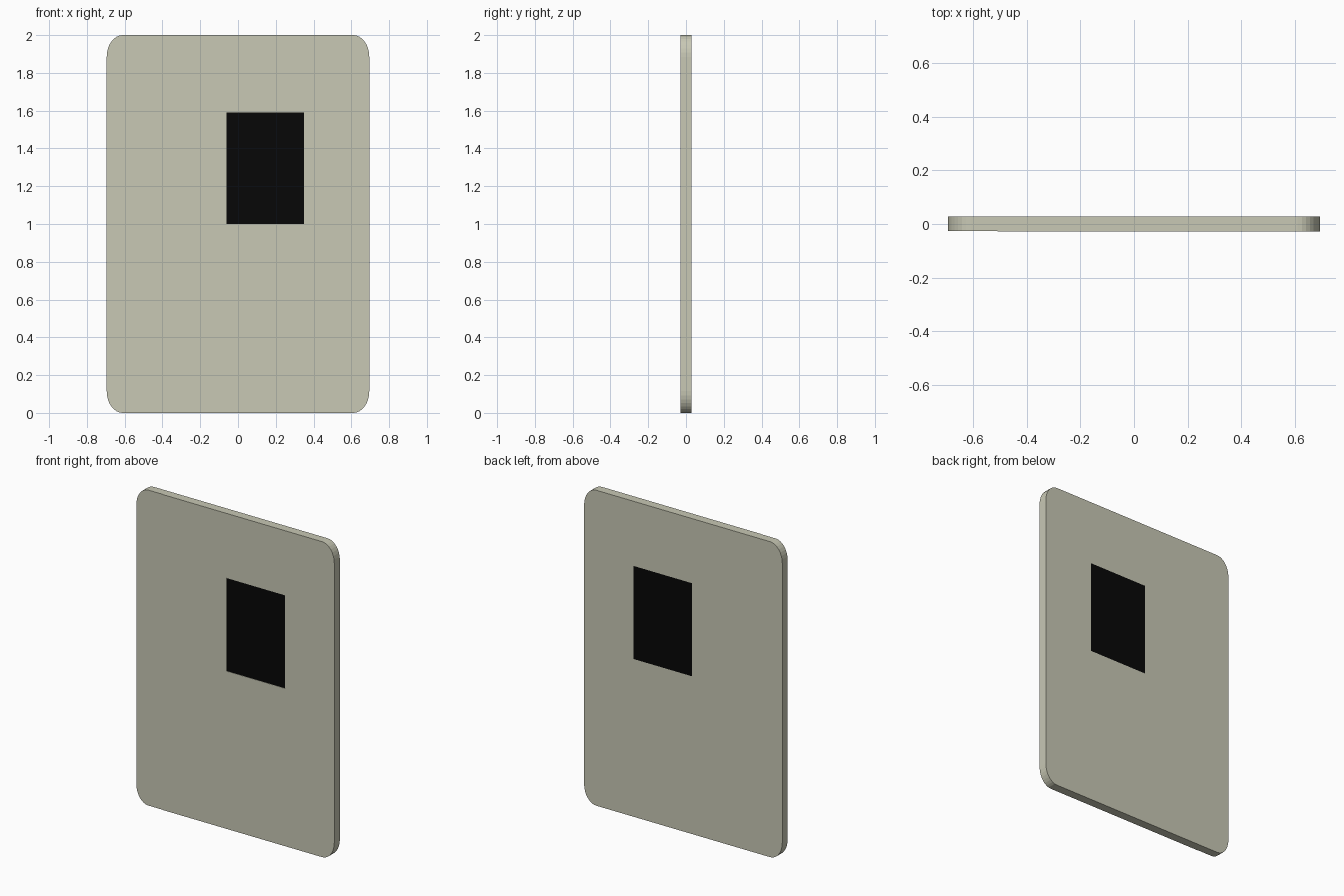
import bpy, bmesh, math

if "Cube" in bpy.data.objects:
    bpy.data.objects.remove(bpy.data.objects["Cube"])

W, H, T = 1.39, 2.0, 0.056      # overall width, height, thickness
RX, RZ, SEG = 0.085, 0.115, 8   # elliptical corner radii and facets
SPLIT = -0.51                   # vertical seam on the front face


def material(name, rgb):
    m = bpy.data.materials.new(name)
    m.diffuse_color = (*rgb, 1)
    m.use_nodes = True
    m.node_tree.nodes["Principled BSDF"].inputs["Base Color"].default_value = m.diffuse_color
    return m


def rounded_outline():
    pts = []
    for k, (sx, sz) in enumerate([(1, 1), (-1, 1), (-1, -1), (1, -1)]):
        cx, cz = sx * (W / 2 - RX), H / 2 + sz * (H / 2 - RZ)
        for i in range(SEG + 1):
            a = math.pi / 2 * (k + i / SEG)
            pts.append((cx + RX * math.cos(a), cz + RZ * math.sin(a)))
    return pts


def slab(name, outline, y0, y1, mat):
    bm = bmesh.new()
    face = bm.faces.new([bm.verts.new((x, y0, z)) for x, z in outline])
    ext = bmesh.ops.extrude_face_region(bm, geom=[face])
    moved = [v for v in ext["geom"] if isinstance(v, bmesh.types.BMVert)]
    bmesh.ops.translate(bm, verts=moved, vec=(0, y1 - y0, 0))
    bmesh.ops.recalc_face_normals(bm, faces=bm.faces)
    me = bpy.data.meshes.new(name)
    bm.to_mesh(me)
    bm.free()
    me.materials.append(mat)
    ob = bpy.data.objects.new(name, me)
    bpy.context.collection.objects.link(ob)
    return ob


def cut(ob, cutter):
    mod = ob.modifiers.new("window_hole", 'BOOLEAN')
    mod.operation = 'DIFFERENCE'
    mod.solver = 'EXACT'
    mod.object = cutter


def rect(x0, x1, z0, z1):
    return [(x0, z0), (x1, z0), (x1, z1), (x0, z1)]


paint = material("pale_olive_paint", (0.58, 0.58, 0.46))
black = material("black_glass", (0.002, 0.002, 0.002))
window = rect(-0.06, 0.35, 1.0, 1.59)
step = 0.002

# Door panel with rounded corners and a window opening
panel = slab("door_panel", rounded_outline(), -T / 2, T / 2, paint)

# Shallow recess left of the seam
recess = slab("seam_cutter", rect(-1, SPLIT, -0.5, 2.5), -0.2, -T / 2 + step, paint)
hole = slab("window_cutter", window, -0.2, 0.2, paint)
for cutter in (recess, hole):
    cut(panel, cutter)
    cutter.hide_render = True
    cutter.hide_set(True)

# Black window pane, nearly flush on both sides
slab("window_pane", window, -T / 2 + step, T / 2, black)
